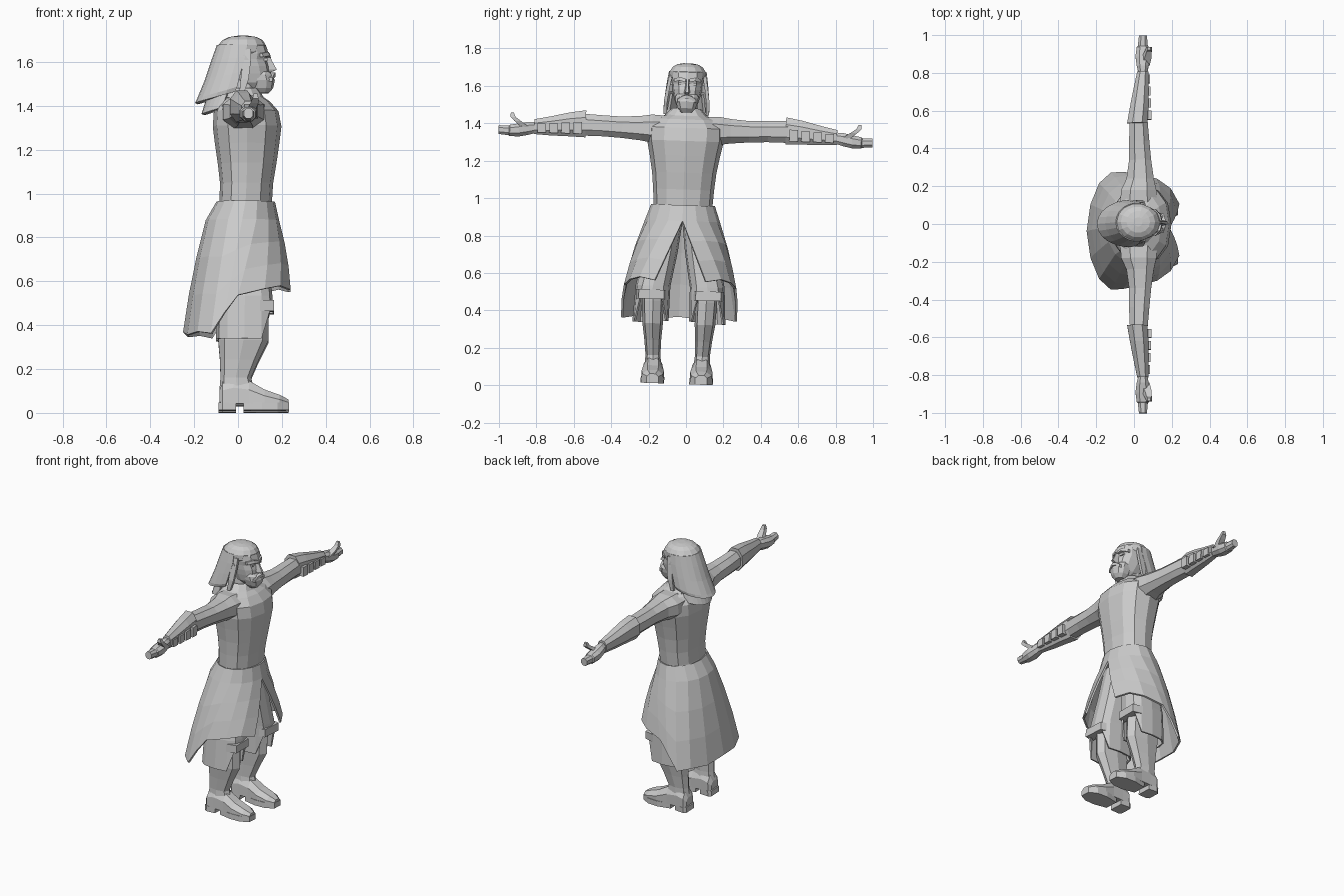
import bpy, bmesh
from math import sin, cos, pi, radians
from mathutils import Matrix, Vector

# The whole figure leans slightly sideways; every part is built symmetric in y
LEAN = Matrix.Translation((0, -0.05, 0.0065)) @ Matrix.Rotation(radians(-2.05), 4, 'X')


def add(name, rings, mirror=False, closed=True, cap=True, thick=0.0):
    """Loft rings of points into one object, optionally mirrored across y."""
    bm = bmesh.new()
    vs = [[bm.verts.new(p) for p in r] for r in rings]
    n = len(vs[0])
    for a, b in zip(vs, vs[1:]):
        for i in range(n if closed else n - 1):
            j = (i + 1) % n
            bm.faces.new((a[i], a[j], b[j], b[i]))
    if cap and closed:
        bm.faces.new(vs[0])
        bm.faces.new(vs[-1])
    bmesh.ops.remove_doubles(bm, verts=bm.verts, dist=0.0005)
    bmesh.ops.recalc_face_normals(bm, faces=bm.faces)
    me = bpy.data.meshes.new(name)
    bm.to_mesh(me)
    bm.free()
    ob = bpy.data.objects.new(name, me)
    bpy.context.collection.objects.link(ob)
    ob.matrix_world = LEAN
    if mirror:
        m = ob.modifiers.new("mirror", 'MIRROR')
        m.use_axis = (False, True, False)
        m.merge_threshold = 0.001
    if thick:
        s = ob.modifiers.new("thickness", 'SOLIDIFY')
        s.thickness, s.offset = thick, 0
    return ob


def se(t, e):
    return (1 if t > 0 else -1) * abs(t) ** e


def flat(z, x0, x1, hy, n=12, e=0.85, cy=0.0):
    """Horizontal rounded ring from x0 to x1, half width hy."""
    return [((x0 + x1) / 2 + (x1 - x0) / 2 * se(cos(2 * pi * i / n), e),
             cy + hy * se(sin(2 * pi * i / n), e), z) for i in range(n)]


def upright(y, x0, x1, z0, z1, n=8, e=0.85):
    """Ring across an arm at distance y."""
    return [((x0 + x1) / 2 + (x1 - x0) / 2 * se(cos(2 * pi * (i + .5) / n), e), y,
             (z0 + z1) / 2 + (z1 - z0) / 2 * se(sin(2 * pi * (i + .5) / n), e)) for i in range(n)]


def box(name, x, y, z, mirror=True):
    add(name, [[(a, y[0], z[0]), (a, y[1], z[0]), (a, y[1], z[1]), (a, y[0], z[1])] for a in x], mirror)


# Torso and neck
add("torso", [flat(*r) for r in [
    (0.90, -.09, .15, .155), (0.96, -.085, .155, .158), (1.04, -.082, .16, .163),
    (1.13, -.092, .175, .172), (1.22, -.105, .188, .188), (1.30, -.115, .198, .205),
    (1.37, -.11, .185, .205), (1.415, -.085, .145, .165), (1.445, -.06, .10, .09)]])
add("neck", [flat(*r) for r in [(1.41, -.05, .08, .06), (1.54, -.04, .08, .055)]])
add("collar", [flat(*r) for r in [(1.425, -.085, .115, .115), (1.46, -.07, .095, .082),
                                  (1.47, -.06, .085, .072)]], cap=False, thick=.012)

# Sleeves, bracers and hands
add("sleeve", [upright(*r) for r in [
    (.10, -.08, .13, 1.29, 1.435), (.18, -.075, .125, 1.28, 1.44), (.24, -.045, .11, 1.29, 1.43),
    (.34, -.03, .095, 1.30, 1.422), (.44, -.03, .085, 1.305, 1.425), (.55, -.025, .075, 1.305, 1.43)]], True)
add("bracer", [upright(*r) for r in [
    (.535, -.04, .075, 1.295, 1.45), (.62, -.025, .08, 1.298, 1.435), (.72, -.005, .08, 1.30, 1.41),
    (.81, .015, .078, 1.305, 1.39)]], True)
add("hand", [upright(*r) for r in [
    (.79, .025, .07, 1.315, 1.375), (.84, .012, .08, 1.30, 1.375), (.89, .005, .088, 1.29, 1.365),
    (.94, .012, .082, 1.29, 1.355), (.945, .018, .075, 1.295, 1.35), (1.0, .025, .07, 1.30, 1.35)]], True)
add("thumb", [[(c[0] + a, c[1] + b, c[2]) for a, b in ((-r, -r), (r, -r), (r, r), (-r, r))] for c, r in [
    ((.06, .86, 1.345), .022), ((.075, .90, 1.375), .018), ((.08, .925, 1.395), .014),
    ((.08, .93, 1.418), .008)]], True)
for k in range(4):
    y = .555 + .064 * k
    box("bracer_buckle", (.06, .092 - .002 * k), (y, y + .046), (1.318, 1.38 - .005 * k))

# Coat skirt: half panel from front slit to back, waist to uneven hem
hem = [(.235, .135, .55), (.19, .215, .565), (.12, .265, .55), (.0, .295, .52), (-.06, .305, .44),
       (-.12, .305, .345), (-.18, .25, .355), (-.225, .14, .345), (-.245, 0, .36)]
angs = [pi * i / 8 for i in range(9)]
waist = [Vector((.035 + .128 * cos(a), .165 * sin(a), .955)) for a in angs]
hip = [Vector((.02 + .162 * cos(a), .195 * sin(a), .87)) for a in angs]
hem = [Vector(p) for p in hem]
rows = [waist, hip]
for t in (.33, .66):
    rows.append([a.lerp(b, t) + Vector((cos(g) * .008, sin(g) * .012 if 0 < i < 8 else 0, 0))
                 for i, (a, b, g) in enumerate(zip(hip, hem, angs))])
rows.append(hem)
for r in rows:
    r[-1].y = 0
waist[0].y = hip[0].y = 0
add("coat_skirt", rows, True, closed=False, thick=.012)

# Knee-length trousers, hem high at the front
cuff = [(x, y, .455 if x > .11 else .325 if y > .15 else .335)
        for x, y, z in flat(0, -.095, .155, .092, 12, .7, .152)]
add("trouser_leg", [flat(.88, -.07, .12, .075, 12, .8, .078), flat(.70, -.085, .135, .085, 12, .8, .11),
                    flat(.52, -.09, .152, .088, 12, .7, .145), cuff], True, cap=False, thick=.01)
add("knee_guard", [[(x, y, z) for x, y in ((.11, .07), (.16, .085), (.165, .22), (.10, .235))]
                   for z in (.45, .50)], True)

# Boots
add("boot_shaft", [flat(*r, 8, .8, c) for *r, c in [
    (.60, -.07, .13, .06, .145), (.44, -.085, .14, .058, .143), (.32, -.09, .14, .055, .14),
    (.23, -.082, .095, .045, .136), (.15, -.08, .06, .04, .132), (.09, -.085, .075, .045, .13)]], True)
foot = [(-.085, .035, .04, .09), (-.07, .05, .03, .13), (-.02, .05, .03, .15), (.05, .052, .03, .135),
        (.12, .06, .02, .095), (.19, .055, .015, .07), (.23, .03, .015, .05)]
add("boot_foot", [[(x, .13 - w, z0), (x, .13 + w, z0), (x, .13 + w, z0 + .6 * (z1 - z0)),
                   (x, .13 + w * .5, z1), (x, .13 - w * .5, z1), (x, .13 - w, z0 + .6 * (z1 - z0))]
                  for x, w, z0, z1 in foot], True)
for nm, out in (("boot_heel", [(-.088, .04), (-.07, .052), (-.01, .048)]),
                ("boot_sole", [(.025, .045), (.11, .063), (.18, .06), (.232, .032)])):
    add(nm, [[(x, .13 - w, 0), (x, .13 + w, 0), (x, .13 + w, .035), (x, .13 - w, .035)] for x, w in out], True)

# Head with brow, nose, eyes and beard
add("head", [flat(*r) for r in [
    (1.47, .02, .125, .035), (1.50, -.02, .14, .06), (1.54, -.05, .145, .072), (1.575, -.07, .142, .08),
    (1.605, -.08, .132, .084), (1.63, -.085, .14, .088), (1.665, -.08, .13, .088), (1.695, -.05, .10, .065)]])
add("beard", [flat(*r, 10) for r in [
    (1.452, .085, .14, .03), (1.475, .06, .16, .05), (1.51, .05, .168, .062), (1.535, .05, .16, .064),
    (1.55, .06, .145, .055)]])
add("nose", [[(.12, -w, z), (x, -w * .4, z), (x, w * .4, z), (.12, w, z)]
             for z, x, w in [(1.548, .15, .018), (1.56, .177, .02), (1.60, .155, .012), (1.63, .142, .012)]])
add("moustache", [[(.13, y, z + .01), (.172 - y * .3, y, z + .006), (.172 - y * .3, y, z - .012), (.13, y, z - .012)]
                  for y, z in [(0, 1.54), (.025, 1.533), (.05, 1.515)]], True)
add("brow", [[(.10, y, z - .008), (x, y, z - .008), (x - .004, y, z + .01), (.10, y, z + .01)]
             for x, y, z in [(.15, .01, 1.622), (.143, .04, 1.63), (.115, .072, 1.622)]], True)
box("eye", (.11, .134), (.022, .048), (1.598, 1.611))
add("ear", [[(.005, y, 1.56 + d), (.035, y, 1.555 + d), (.05, y, 1.60), (.03, y, 1.625 - d), (.005, y, 1.615 - d)]
            for y, d in [(.075, .008), (.108, 0)]], True)

# Hair: skull cap, long sheet swept back, under layer and side locks
add("hair_cap", [flat(*r, 14, 1) for r in [
    (1.60, -.105, .06, .095), (1.64, -.10, .122, .102), (1.67, -.092, .128, .099), (1.695, -.07, .112, .082),
    (1.709, -.04, .085, .058), (1.715, .0, .045, .025)]])


def sheet(name, levels, a0, n=6):
    """Half sheet wrapping the back of the head; back edge drops by d."""
    rr = []
    for z, cx, rx, ry, d in levels:
        aa = [radians(a0 + (180 - a0) * i / n) for i in range(n + 1)]
        rr.append([(cx + rx * cos(a), ry * sin(a) if i < n else 0, z + d * cos(a))
                   for i, a in enumerate(aa)])
    add(name, rr, True, closed=False, thick=.014)


sheet("hair_back", [(1.67, .015, .105, .094, 0), (1.61, .01, .125, .104, .01), (1.54, -.01, .135, .112, .03),
                    (1.47, -.03, .15, .118, .045), (1.45, -.04, .15, .112, .045)], 80)
sheet("hair_under", [(1.55, .0, .10, .085, 0), (1.45, -.03, .11, .10, .03), (1.39, -.05, .11, .105, .035)], 100)
add("side_lock", [[(x - w, y - .008, z), (x + w, y - .008, z), (x + w, y + .01, z), (x - w, y + .01, z)]
                  for x, y, z, w in [(.035, .088, 1.65, .025), (.04, .10, 1.59, .018), (.03, .112, 1.51, .018),
                                     (.015, .112, 1.44, .01)]], True)
